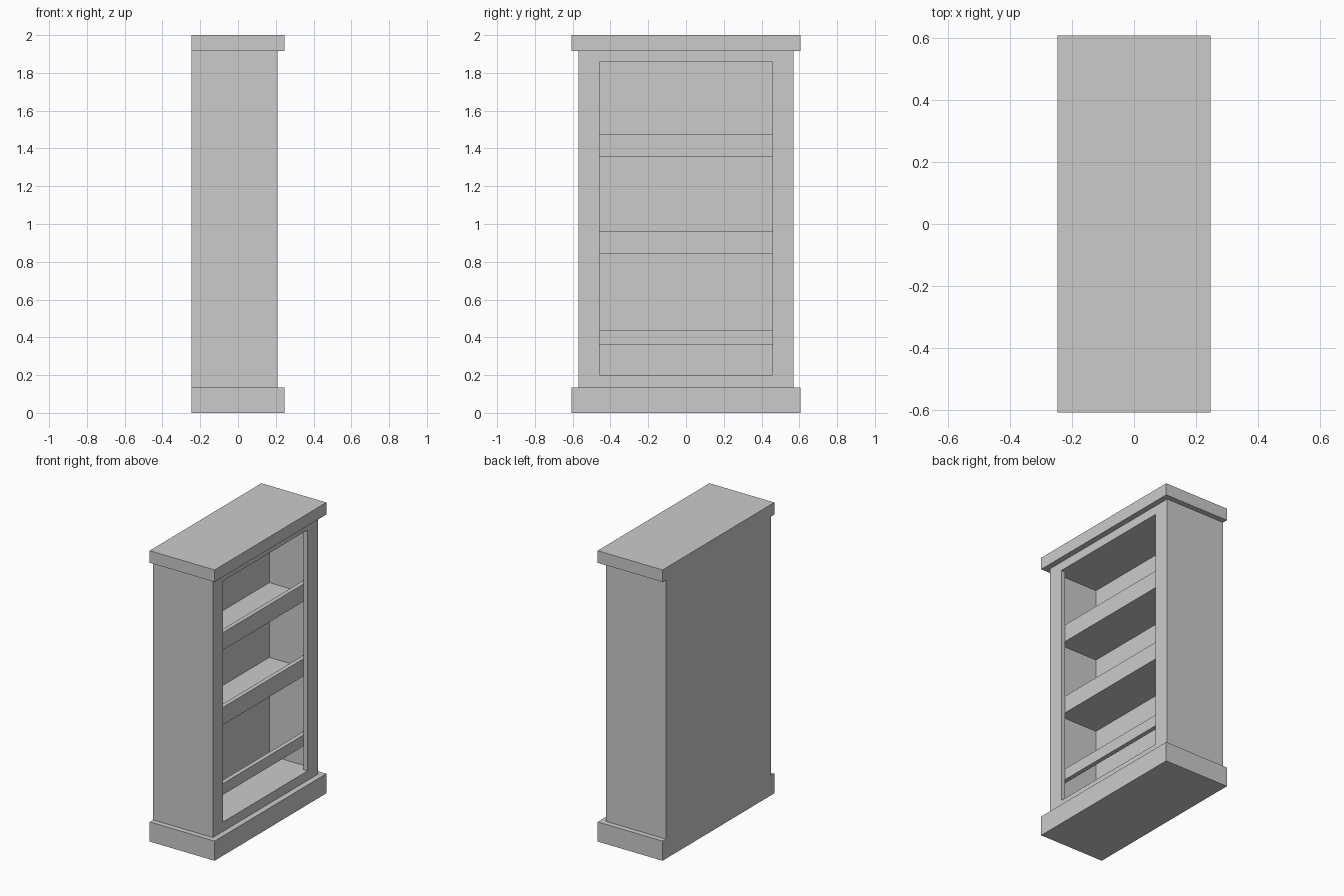
import bpy

if "Cube" in bpy.data.objects:
    bpy.data.objects.remove(bpy.data.objects["Cube"])

BACK, FRONT = -0.247, 0.208      # cabinet depth along x
FACE = 0.177                     # back of the face frame
RECESS = -0.12                   # visible surface of the back panel
BODY, INNER, OPEN = 0.57, 0.512, 0.458   # half widths along y
Z0, Z1 = 0.135, 1.917            # cabinet body between plinth and top
FLOOR, CEILING = 0.2, 1.857      # opening height


def box(name, x, y, z):
    """Box from (min, max) ranges on each axis."""
    v = [(a, b, c) for a in x for b in y for c in z]
    f = [(0, 1, 3, 2), (4, 6, 7, 5), (0, 4, 5, 1),
         (2, 3, 7, 6), (0, 2, 6, 4), (1, 5, 7, 3)]
    mesh = bpy.data.meshes.new(name)
    mesh.from_pydata(v, [], f)
    obj = bpy.data.objects.new(name, mesh)
    bpy.context.collection.objects.link(obj)
    return obj


# Plinth and top slab
box("plinth", (BACK, 0.247), (-0.607, 0.607), (0, Z0))
box("top_slab", (BACK, 0.247), (-0.607, 0.607), (Z1, 2.0))

# Carcass
box("back_panel", (BACK, RECESS), (-INNER, INNER), (Z0, Z1))
box("floor_board", (RECESS, FACE), (-INNER, INNER), (Z0, FLOOR))
box("ceiling_board", (RECESS, FACE), (-INNER, INNER), (CEILING, Z1))
for side, s in (("left", -1), ("right", 1)):
    box(side + "_side_panel", (BACK, FACE), sorted((s * INNER, s * BODY)), (Z0, Z1))

# Face frame: one ring extruded to the frame thickness
outer = [(-BODY, Z0), (BODY, Z0), (BODY, Z1), (-BODY, Z1)]
inner = [(-OPEN, FLOOR), (OPEN, FLOOR), (OPEN, CEILING), (-OPEN, CEILING)]
verts = [(x, y, z) for x in (FRONT, FACE) for y, z in outer + inner]
faces = []
for i in range(4):
    j = (i + 1) % 4
    faces += [(i, j, j + 4, i + 4), (i + 8, i + 12, j + 12, j + 8),
              (i, i + 8, j + 8, j), (i + 4, j + 4, j + 12, i + 12)]
mesh = bpy.data.meshes.new("face_frame")
mesh.from_pydata(verts, [], faces)
bpy.context.collection.objects.link(bpy.data.objects.new("face_frame", mesh))

# Shelves with raised retaining rails
for name, z in (("middle", 0.843), ("upper", 1.357)):
    box(name + "_shelf", (RECESS, FACE - 0.03), (-INNER, INNER), (z, z + 0.03))
    box(name + "_rail", (FACE - 0.03, FACE), (-INNER, INNER), (z, z + 0.12))

# Free rail above the floor
box("lower_rail", (FACE - 0.03, FACE), (-INNER, INNER), (0.362, 0.439))
